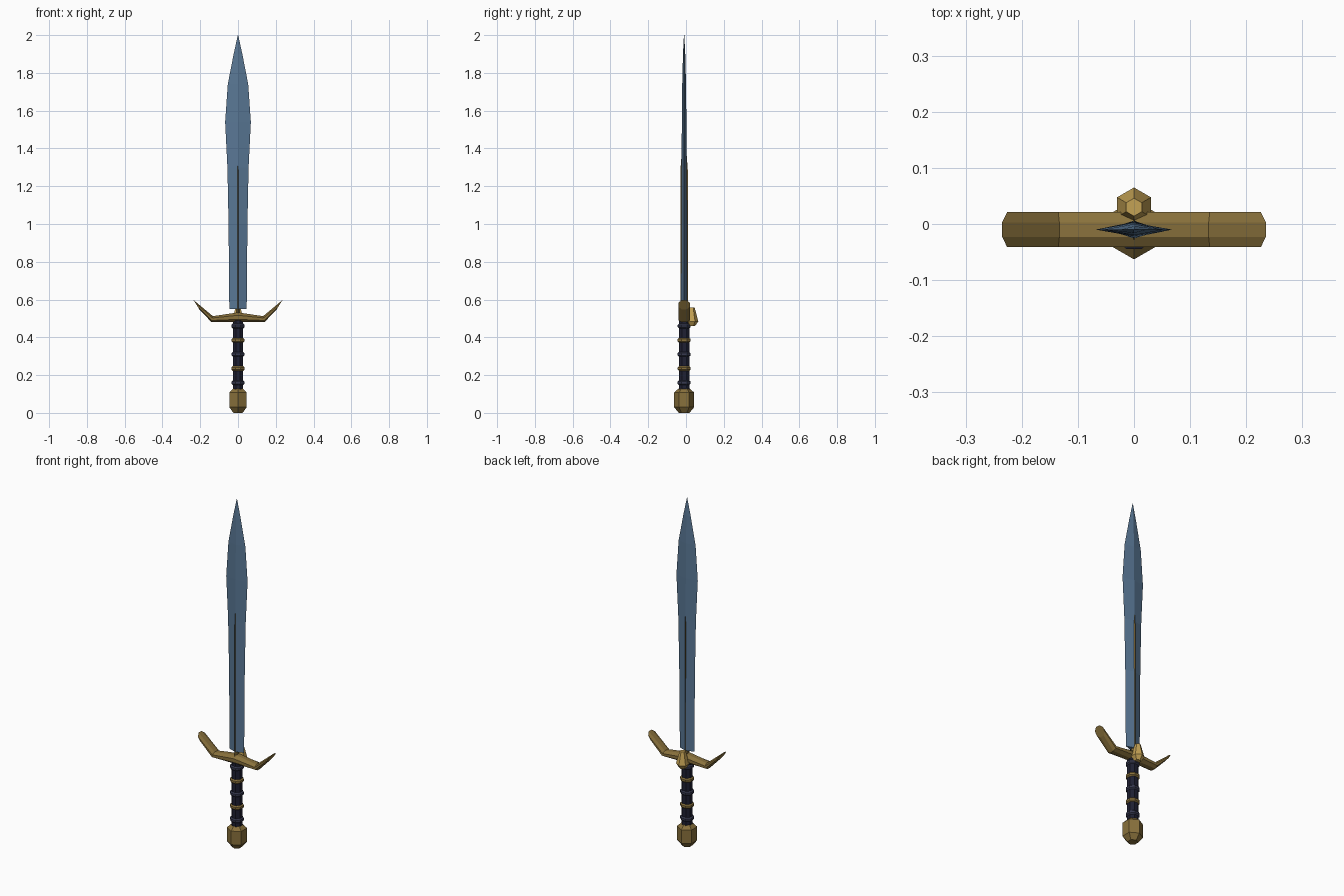
import bpy
from math import sin, cos, pi

cube = bpy.data.objects.get("Cube")
if cube:
    bpy.data.objects.remove(cube, do_unlink=True)

AXIS_Y = -0.01


def material(name, rgb):
    m = bpy.data.materials.new(name)
    m.use_nodes = True
    m.diffuse_color = (*rgb, 1)
    m.node_tree.nodes["Principled BSDF"].inputs["Base Color"].default_value = (*rgb, 1)
    return m


steel = material("blue steel", (0.10, 0.185, 0.30))
gold = material("antique gold", (0.25, 0.165, 0.045))
bright = material("bright gold", (0.55, 0.36, 0.09))
leather = material("navy leather", (0.013, 0.014, 0.032))
band = material("slate band", (0.038, 0.042, 0.08))


def loft(name, rings, mat):
    """Join equal-sized rings of points into a flat-shaded, capped solid."""
    n = len(rings[0])
    verts = [p for r in rings for p in r]
    faces = [(k * n + i, k * n + (i + 1) % n, (k + 1) * n + (i + 1) % n, (k + 1) * n + i)
             for k in range(len(rings) - 1) for i in range(n)]
    faces += [tuple(reversed(range(n))), tuple(range(len(verts) - n, len(verts)))]
    mesh = bpy.data.meshes.new(name)
    mesh.from_pydata(verts, [], faces)
    mesh.materials.append(mat)
    obj = bpy.data.objects.new(name, mesh)
    bpy.context.collection.objects.link(obj)
    return obj


def turned(name, profile, sides, mat, y=AXIS_Y, phase=pi / 2):
    """Faceted lathe from (radius, height) pairs."""
    return loft(name, [[(r * cos(phase + 2 * pi * i / sides),
                         y + r * sin(phase + 2 * pi * i / sides), z)
                        for i in range(sides)] for r, z in profile], mat)


def diamond(profile):
    """Diamond sections from (height, half width, half thickness)."""
    return [[(w, AXIS_Y, z), (0, AXIS_Y + t, z), (-w, AXIS_Y, z), (0, AXIS_Y - t, z)]
            for z, w, t in profile]


# Leaf-shaped blade with its inlaid centre ridge
loft("blade", diamond([(0.55, 0.046, 0.016), (1.0, 0.05, 0.015), (1.3, 0.056, 0.014),
                       (1.54, 0.068, 0.012), (1.74, 0.054, 0.01), (1.9, 0.023, 0.006),
                       (2.0, 0.001, 0.001)]), steel)
loft("blade_ridge", diamond([(0.51, 0.007, 0.02), (1.28, 0.006, 0.02),
                             (1.36, 0.001, 0.014)]), gold)

# Crossguard: octagonal section swept between top and bottom edge points
half = [((0, 0.532), (0, 0.48)), ((0.133, 0.512), (0.14, 0.48)), ((0.235, 0.597), (0.205, 0.548))]
stations = [((-a[0], a[1]), (-b[0], b[1])) for a, b in reversed(half[1:])] + half
rings = []
for top, bottom in stations:
    ring = []
    for i in range(8):
        a = pi / 8 + i * pi / 4
        f = 0.5 + 0.5 * sin(a) / cos(pi / 8)
        ring.append((bottom[0] + f * (top[0] - bottom[0]),
                     AXIS_Y + 0.031 * cos(a) / cos(pi / 8),
                     bottom[1] + f * (top[1] - bottom[1])))
    rings.append(ring)
loft("crossguard", rings, gold)

# Faceted stud on the back of the guard
turned("guard_stud", [(0.018, 0.46), (0.035, 0.485), (0.016, 0.557)], 6, bright, y=0.03)

# Grip with alternating bands
turned("grip", [(0.03, 0.11), (0.03, 0.49)], 8, leather, phase=pi / 8)
for i in range(5):
    z = 0.16 + 0.075 * i
    turned(f"grip_band_{i + 1}",
           [(0.03, z - 0.012), (0.037, z - 0.006), (0.037, z + 0.006), (0.03, z + 0.012)],
           8, gold if i % 2 else band, phase=pi / 8)

# Hexagonal pommel
turned("pommel", [(0.028, 0.0), (0.053, 0.03), (0.053, 0.108), (0.03, 0.128)], 6, gold)
